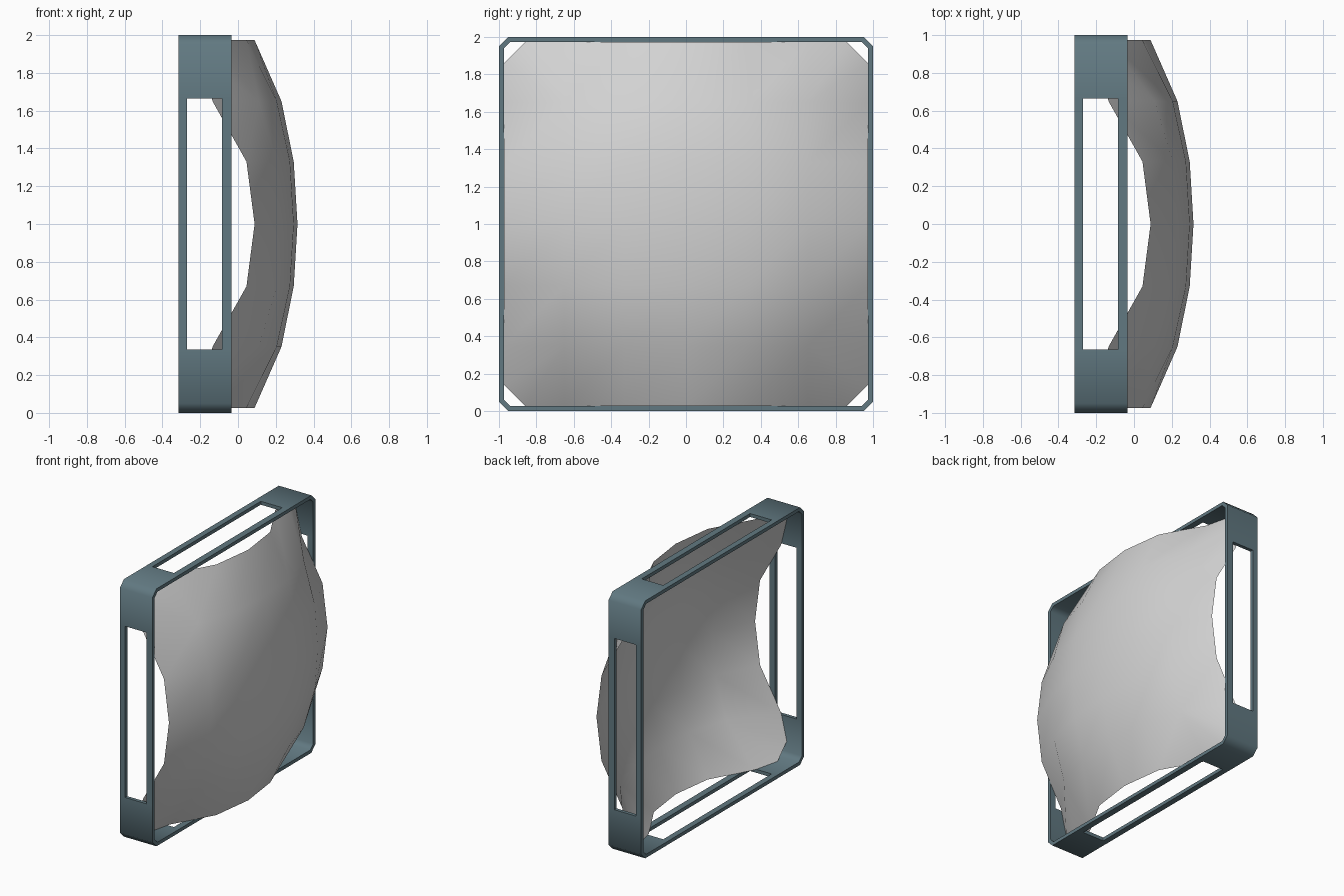
import bpy, bmesh, math

if "Cube" in bpy.data.objects:
    bpy.data.objects.remove(bpy.data.objects["Cube"])


def material(name, color):
    m = bpy.data.materials.new(name)
    m.diffuse_color = (*color, 1)
    m.use_nodes = True
    m.node_tree.nodes["Principled BSDF"].inputs["Base Color"].default_value = m.diffuse_color
    return m


def make_object(name, bm, mat):
    me = bpy.data.meshes.new(name)
    bm.to_mesh(me)
    bm.free()
    ob = bpy.data.objects.new(name, me)
    bpy.context.collection.objects.link(ob)
    me.materials.append(mat)
    bpy.ops.object.select_all(action='DESELECT')
    ob.select_set(True)
    bpy.context.view_layer.objects.active = ob
    return ob


slate = material("slate_metal", (0.12, 0.19, 0.22))
grey = material("pale_grey_sheet", (0.65, 0.65, 0.65))

# Square frame: octagonal ring of wall panels with a slot in each side
bm = bmesh.new()
xs = [-0.315, -0.27, -0.085, -0.035]
loop = []
for k in range(4):
    c, s = round(math.cos(k * math.pi / 2)), round(math.sin(k * math.pi / 2))
    for t in (-0.95, -0.665, 0.665, 0.95):
        loop.append((c - s * t, s + c * t))
rings = [[bm.verts.new((x, y, z + 1)) for y, z in loop] for x in xs]
for i in range(3):
    for j in range(16):
        if i == 1 and j % 4 == 1:
            continue  # slot opening
        n = (j + 1) % 16
        bm.faces.new((rings[i][j], rings[i][n], rings[i + 1][n], rings[i + 1][j]))
bmesh.ops.recalc_face_normals(bm, faces=bm.faces)
# make sure the walls face outward before thickening
bm.normal_update()
f = bm.faces[0] if not hasattr(bm.faces, "ensure_lookup_table") else (bm.faces.ensure_lookup_table() or bm.faces[0])
mid = f.calc_center_median()
if f.normal.y * mid.y + f.normal.z * (mid.z - 1) < 0:
    bmesh.ops.reverse_faces(bm, faces=bm.faces)
frame = make_object("frame", bm, slate)
sol = frame.modifiers.new("wall_thickness", 'SOLIDIFY')
sol.thickness = 0.027
sol.offset = -1
sol.use_even_offset = True
bpy.ops.object.modifier_apply(modifier=sol.name)
bpy.ops.object.shade_smooth_by_angle(angle=math.radians(50))

# Billowing sheet: coarse symmetric grid held at its cut corners
pos = [0, 0.33, 0.65, 0.973]
height = [[0.315, 0.295, 0.23, 0.088],
          [0.295, 0.275, 0.205, 0.045],
          [0.23, 0.205, 0.11, -0.135],
          [0.088, 0.045, -0.135, 0]]
bm = bmesh.new()
grid = {}
for i in range(-3, 4):
    for j in range(-3, 4):
        if abs(i) == 3 and abs(j) == 3:
            continue
        y, z = math.copysign(pos[abs(i)], i), math.copysign(pos[abs(j)], j)
        grid[i, j] = bm.verts.new((height[abs(i)][abs(j)], y, z + 1))
for i in range(-3, 3):
    for j in range(-3, 3):
        cell = [(i, j), (i + 1, j), (i + 1, j + 1), (i, j + 1)]
        if all(c in grid for c in cell):
            bm.faces.new([grid[c] for c in cell])
# cut corners
for sy in (-1, 1):
    for sz in (-1, 1):
        p = bm.verts.new((-0.185, sy * 0.973, 1 + sz * 0.86))
        q = bm.verts.new((-0.185, sy * 0.86, 1 + sz * 0.973))
        a, b, m = grid[3 * sy, 2 * sz], grid[2 * sy, 3 * sz], grid[2 * sy, 2 * sz]
        for tri in ((m, a, p), (m, p, q), (m, q, b)):
            bm.faces.new(tri if sy * sz > 0 else tri[::-1])
sheet = make_object("curved_sheet", bm, grey)
bpy.ops.object.shade_smooth_by_angle(angle=math.radians(60))
